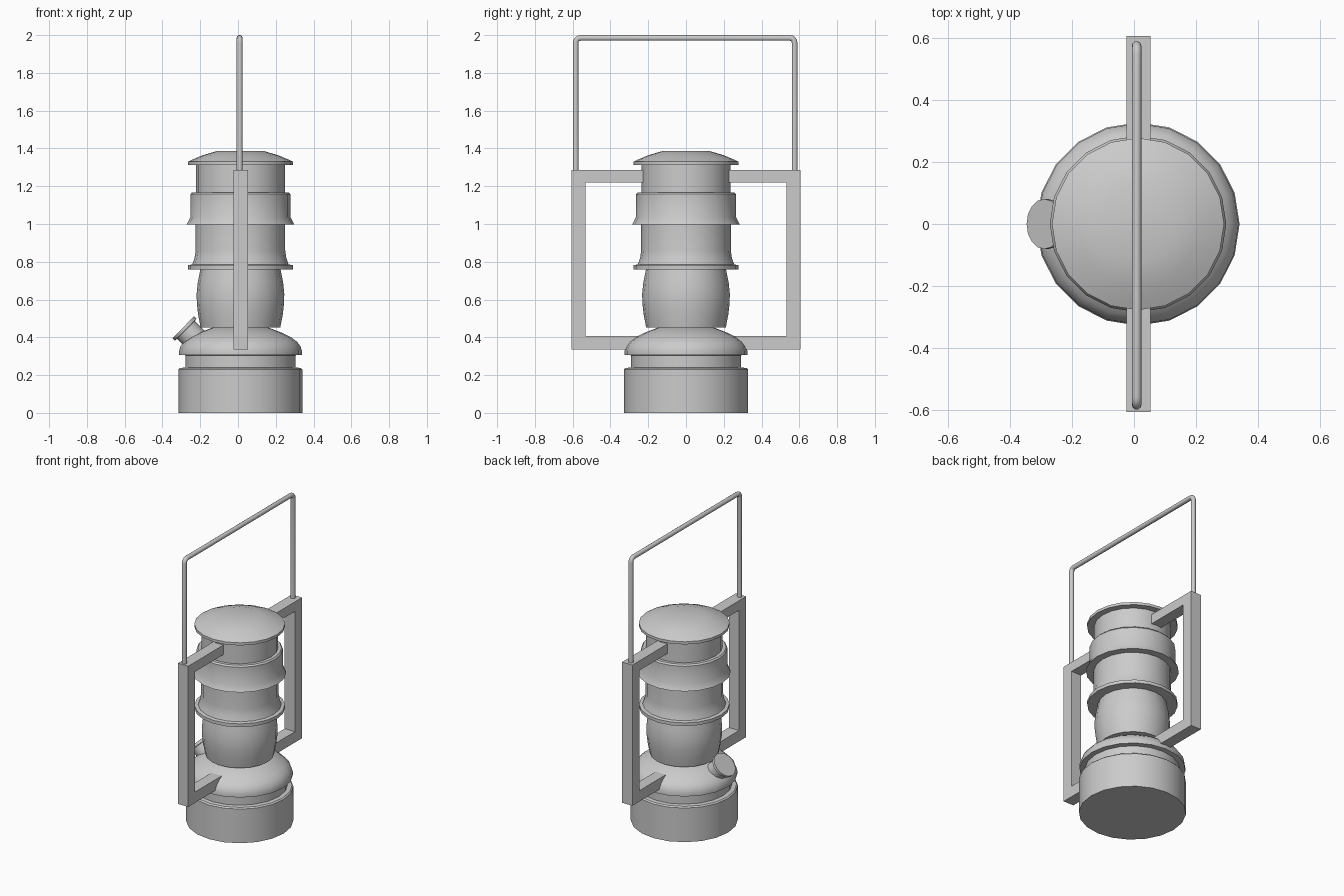
import bpy, bmesh, math
from mathutils import Vector, Matrix

if "Cube" in bpy.data.objects:
    bpy.data.objects.remove(bpy.data.objects["Cube"])

CX = 0.013   # lantern axis in x
SIDES = 20


def finish(name, bm, angle=None):
    bmesh.ops.recalc_face_normals(bm, faces=bm.faces)
    me = bpy.data.meshes.new(name)
    bm.to_mesh(me)
    bm.free()
    ob = bpy.data.objects.new(name, me)
    bpy.context.collection.objects.link(ob)
    if angle:
        bpy.ops.object.select_all(action='DESELECT')
        ob.select_set(True)
        bpy.context.view_layer.objects.active = ob
        bpy.ops.object.shade_smooth_by_angle(angle=math.radians(angle))
    return ob


def lathe(name, profile, matrix=Matrix.Translation((CX, 0, 0)), sides=SIDES):
    """Revolve (radius, z) points around z, closed with flat ends."""
    bm = bmesh.new()
    rings = []
    for r, z in profile:
        rings.append([bm.verts.new((r * math.cos(2 * math.pi * i / sides),
                                    r * math.sin(2 * math.pi * i / sides), z))
                      for i in range(sides)])
    for a, b in zip(rings, rings[1:]):
        for i in range(sides):
            j = (i + 1) % sides
            bm.faces.new((a[i], a[j], b[j], b[i]))
    bm.faces.new(rings[0])
    bm.faces.new(rings[-1])
    bm.transform(matrix)
    return finish(name, bm, 30)


# Fuel tank with stepped neck and domed shoulder
lathe("base_tank", [(0.328, 0), (0.328, 0.23), (0.32, 0.238), (0.292, 0.24), (0.292, 0.307)])
lathe("tank_shoulder", [(0.292, 0.305), (0.325, 0.307), (0.325, 0.328), (0.318, 0.352),
                        (0.30, 0.376), (0.27, 0.399), (0.22, 0.424), (0.145, 0.453)])
# Bulging globe
lathe("globe", [(0.211, 0.453), (0.224, 0.52), (0.231, 0.58), (0.232, 0.63),
                (0.226, 0.69), (0.211, 0.765)])
# Chimney: lower collar, flared skirt, upper sleeve
lathe("lower_collar", [(0.277, 0.76), (0.277, 0.782), (0.255, 0.786), (0.243, 0.82),
                       (0.237, 0.86), (0.237, 1.01)])
lathe("flared_skirt", [(0.285, 0.998), (0.264, 1.037), (0.264, 1.158), (0.256, 1.168)])
lathe("upper_sleeve", [(0.235, 1.16), (0.235, 1.32)])
# Lid
lathe("lid", [(0.278, 1.312), (0.278, 1.33), (0.25, 1.343), (0.20, 1.364), (0.125, 1.386)])

# Filler cap on a tilted neck
face_centre = Vector((-0.29, 0, 0.453))
axis = Vector((-0.71, 0, 0.70)).normalized()
tilt = Matrix.Translation(face_centre) @ axis.to_track_quat('Z', 'Y').to_matrix().to_4x4()
lathe("filler_cap", [(0.066, -0.15), (0.066, -0.02), (0.081, -0.018), (0.081, 0)], tilt, 16)

# Side frames: C-shaped square bars, mirrored across y
outline = [(0.18, 0.335), (0.607, 0.335), (0.607, 1.285), (0.18, 1.285),
           (0.18, 1.22), (0.532, 1.22), (0.532, 0.408), (0.18, 0.408)]
for side, label in ((1, "back"), (-1, "front")):
    bm = bmesh.new()
    a = [bm.verts.new((-0.024, side * y, z)) for y, z in outline]
    b = [bm.verts.new((0.053, side * y, z)) for y, z in outline]
    n = len(outline)
    for i, j in ((0, 1), (1, 2), (2, 3), (3, 4), (4, 5), (5, 6), (6, 7), (7, 0)):
        bm.faces.new((a[i], a[j], b[j], b[i]))
    for v in (a, b):
        for q in ((0, 1, 6, 7), (1, 2, 5, 6), (2, 3, 4, 5)):
            bm.faces.new([v[k] for k in q])
    finish(label + "_frame", bm)

# Wire handle: swept tube with rounded corners
R, Y0, Y1, TOP = 0.025, -0.584, 0.575, 1.985
path = [(Y0, 1.27)]
for yc, start in ((Y0 + R, 180), (Y1 - R, 90)):
    for k in range(5):
        t = math.radians(start - k * 22.5)
        path.append((yc + R * math.cos(t), TOP - R + R * math.sin(t)))
path.append((Y1, 1.27))
bm = bmesh.new()
prev = None
pts = [Vector((0.0085, y, z)) for y, z in path]
for i, p in enumerate(pts):
    d = (pts[min(i + 1, len(pts) - 1)] - pts[max(i - 1, 0)]).normalized()
    side = d.cross(Vector((1, 0, 0)))
    ring = [bm.verts.new(p + 0.0155 * (Vector((1, 0, 0)) * math.cos(k * math.pi / 5)
                                       + side * math.sin(k * math.pi / 5))) for k in range(10)]
    if prev:
        for k in range(10):
            bm.faces.new((prev[k], prev[(k + 1) % 10], ring[(k + 1) % 10], ring[k]))
    else:
        bm.faces.new(ring)
    prev = ring
bm.faces.new(prev)
finish("handle", bm, 40)
